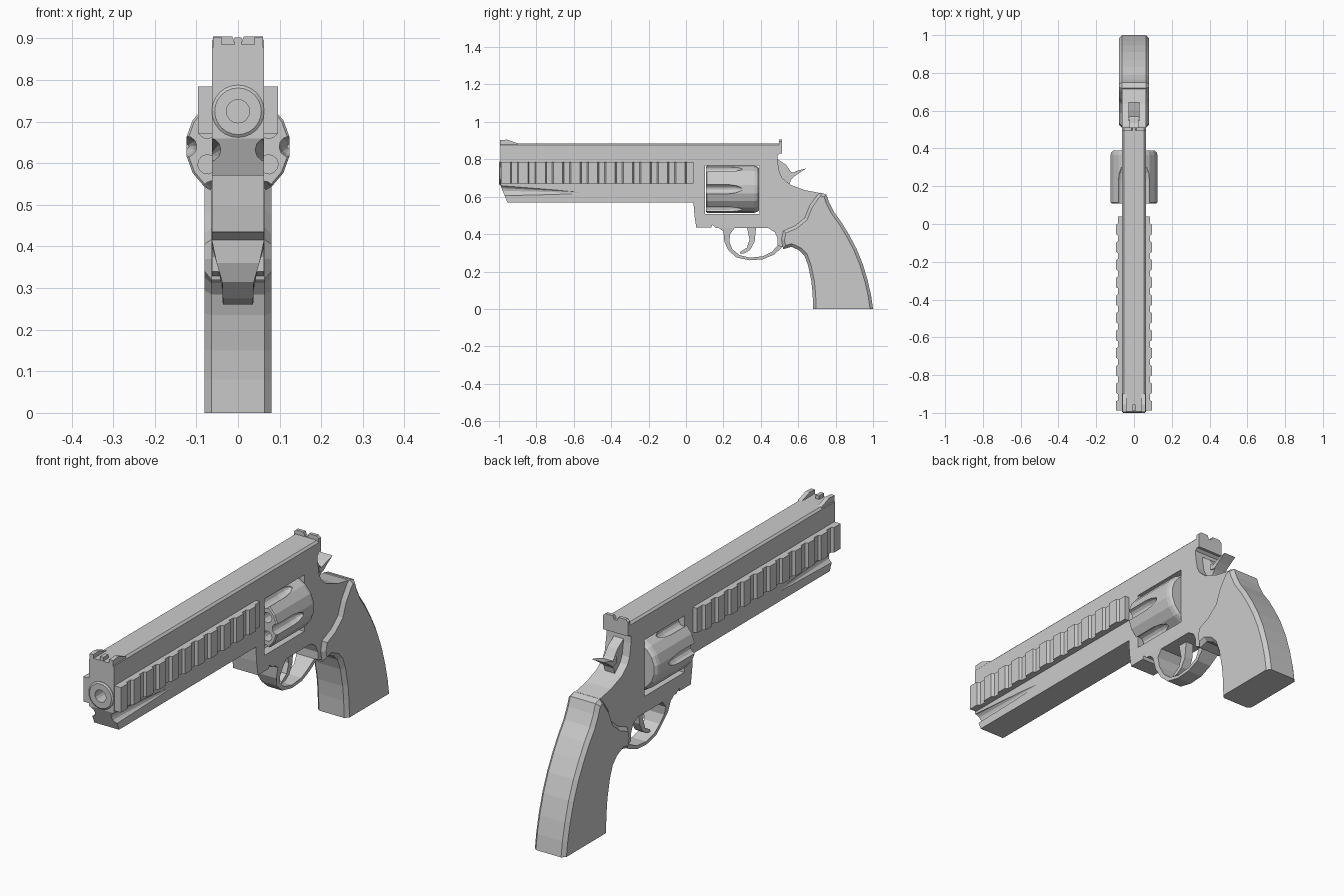
import bpy, bmesh, math
from mathutils import Vector

if "Cube" in bpy.data.objects:
    bpy.data.objects.remove(bpy.data.objects["Cube"])


def finish(name, bm):
    bmesh.ops.recalc_face_normals(bm, faces=bm.faces)
    me = bpy.data.meshes.new(name)
    bm.to_mesh(me)
    bm.free()
    ob = bpy.data.objects.new(name, me)
    bpy.context.collection.objects.link(ob)
    return ob


def prism(name, pts, a, b, axis='X', pick=None, bevel=0.0):
    """Extrude a profile from a to b; X takes (y, z) points, Z takes (x, y)."""
    bm = bmesh.new()
    at = (lambda p, d: (d, p[0], p[1])) if axis == 'X' else (lambda p, d: (p[0], p[1], d))
    lo = [bm.verts.new(at(p, a)) for p in pts]
    hi = [bm.verts.new(at(p, b)) for p in pts]
    caps = [bm.faces.new(lo), bm.faces.new(hi)]
    n = len(pts)
    for i in range(n):
        j = (i + 1) % n
        bm.faces.new((lo[i], lo[j], hi[j], hi[i]))
    bmesh.ops.recalc_face_normals(bm, faces=bm.faces)
    if bevel:
        edges = [e for f in caps for e in f.edges if pick(e)]
        bmesh.ops.bevel(bm, geom=edges, offset=bevel, segments=1, affect='EDGES')
    return finish(name, bm)


def box(name, x, y, z):
    return prism(name, [(y[0], z[0]), (y[1], z[0]), (y[1], z[1]), (y[0], z[1])], *x)


def lathe(name, prof, sides, cx, cz, turn=0.0):
    """Closed solid turned around a y-parallel axis; prof holds (radius, y, z shift)."""
    bm = bmesh.new()
    rings = []
    for r, y, dz in prof:
        rings.append([bm.verts.new((cx + r * math.cos(turn + 2 * math.pi * i / sides), y,
                                    cz + dz + r * math.sin(turn + 2 * math.pi * i / sides)))
                      for i in range(sides)])
    for p, q in zip(rings, rings[1:]):
        for i in range(sides):
            j = (i + 1) % sides
            bm.faces.new((p[i], p[j], q[j], q[i]))
    bm.faces.new(rings[0])
    bm.faces.new(rings[-1])
    return finish(name, bm)


def cut(ob, cutter):
    m = ob.modifiers.new("cut", 'BOOLEAN')
    m.operation, m.solver, m.object = 'DIFFERENCE', 'EXACT', cutter
    bpy.context.view_layer.objects.active = ob
    bpy.ops.object.modifier_apply(modifier=m.name)
    bpy.data.objects.remove(cutter)


W = 0.063

# Frame with barrel shroud and underlug
body = prism("frame_and_barrel", [
    (-.992, .885), (.50, .885), (.50, .83), (.488, .82), (.49, .79), (.50, .73), (.515, .70),
    (.555, .665), (.635, .635), (.715, .62), (.72, .55), (.60, .40), (.53, .325),
    (.49, .34), (.49, .375), (.475, .41), (.44, .432), (.16, .432), (.14, .45),
    (.135, .435), (.055, .435), (.045, .50), (.04, .57), (-.955, .57), (-.992, .66)],
    -W, W, bevel=.009, pick=lambda e: all(v.co.z > .88 for v in e.verts))
cut(body, box("window_cut", (-.2, .2), (.102, .392), (.508, .768)))
cut(body, lathe("bore_cut", [(.028, -1.1, 0), (.028, -.6, 0)], 16, 0, .725))
for s in (-1, 1):
    cut(body, lathe("lug_flute_cut", [(.031, -1.05, 0), (.029, -.99, 0), (.001, -.45, -.015)],
                    12, s * .07, .632))

# Muzzle ring
muzzle = lathe("muzzle_ring", [(.063, -.96, 0), (.063, -.995, 0), (.056, -1, 0)], 24, 0, .725)
cut(muzzle, lathe("bore_cut", [(.028, -1.1, 0), (.028, -.9, 0)], 16, 0, .725))

# Ribbed side rails
for side, s in (("right", 1), ("left", -1)):
    pts = [(s * .05, .04), (s * .05, -.988)]
    step = 1.028 / 11
    for i in range(11):
        y = -.988 + i * step
        pts += [(s * .096, y), (s * .096, y + step * .52),
                (s * .084, y + step * .6), (s * .084, y + step * .92)]
    pts.append((s * .084, .04))
    prism("side_rail_" + side, pts, .67, .785, axis='Z')

# Front sight: two ears and a post
for side, s in (("right", 1), ("left", -1)):
    prism("front_sight_ear_" + side,
          [(-.995, .875), (-.995, .903), (-.955, .905), (-.90, .885), (-.90, .875)],
          s * .04, s * .06)
box("front_sight_post", (-.009, .009), (-.99, -.955), (.875, .902))

# Rear sight plate with notch
prism_pts = [(-W, .83), (W, .83), (W, .895), (.052, .905), (.014, .905), (.008, .889),
             (-.008, .889), (-.014, .905), (-.052, .905), (-W, .895)]
rear = prism("rear_sight", prism_pts, -.512, -.496, axis='Z')
for v in rear.data.vertices:
    v.co = Vector((v.co.x, -v.co.z, v.co.y))

# Cylinder with flutes and chambers
drum = lathe("cylinder", [(.121, .108, 0), (.126, .113, 0), (.126, .365, 0),
                          (.122, .38, 0), (.112, .39, 0)], 18, 0, .64, math.pi / 18)
for k in range(6):
    a = k * math.pi / 3
    cut(drum, lathe("flute_cut", [(.025, .05, 0), (.025, .23, 0), (.019, .27, 0), (.006, .30, 0)],
                    12, .124 * math.cos(a), .64 + .124 * math.sin(a), .1))
    a += math.pi / 6
    cut(drum, lathe("chamber_cut", [(.023, .05, 0), (.023, .34, 0)],
                    12, .085 * math.cos(a), .64 + .085 * math.sin(a), .1))

# Trigger guard, narrowing towards its bottom
guard = prism("trigger_guard", [
    (.165, .44), (.2, .415), (.205, .36), (.225, .315), (.27, .275), (.34, .26), (.41, .265),
    (.47, .29), (.52, .335), (.50, .35), (.46, .306), (.41, .281), (.34, .274), (.285, .288),
    (.247, .32), (.232, .36), (.236, .40), (.265, .44)], -W, W)
for v in guard.data.vertices:
    t = min(1, max(0, (v.co.z - .31) / .09))
    v.co.x *= .58 + .42 * t

# Trigger
prism("trigger", [(.325, .44), (.375, .44), (.367, .36), (.345, .318), (.315, .298), (.288, .295),
                  (.29, .305), (.325, .327), (.34, .37)], -.02, .02)

# Hammer and thumb spur
prism("hammer", [(.47, .81), (.49, .80), (.535, .77), (.56, .735), (.585, .715),
                 (.56, .69), (.55, .65), (.47, .65)], -.025, .025)
prism("hammer_spur", [(.545, .74), (.565, .727), (.60, .74), (.645, .752),
                      (.605, .727), (.575, .705), (.55, .71)], -.03, .03)

# Grip with chamfered edges
prism("grip", [
    (.70, .607), (.72, .622), (.75, .612), (.765, .57), (.79, .52), (.83, .465), (.87, .40),
    (.91, .325), (.945, .24), (.972, .15), (.99, .07), (1, 0), (.68, 0), (.677, .08), (.67, .15),
    (.652, .235), (.633, .285), (.607, .312), (.565, .332), (.52, .32), (.51, .37), (.52, .417),
    (.585, .445), (.635, .487), (.66, .55)], -.08, .08, bevel=.016,
    pick=lambda e: any(v.co.z > .01 for v in e.verts))
